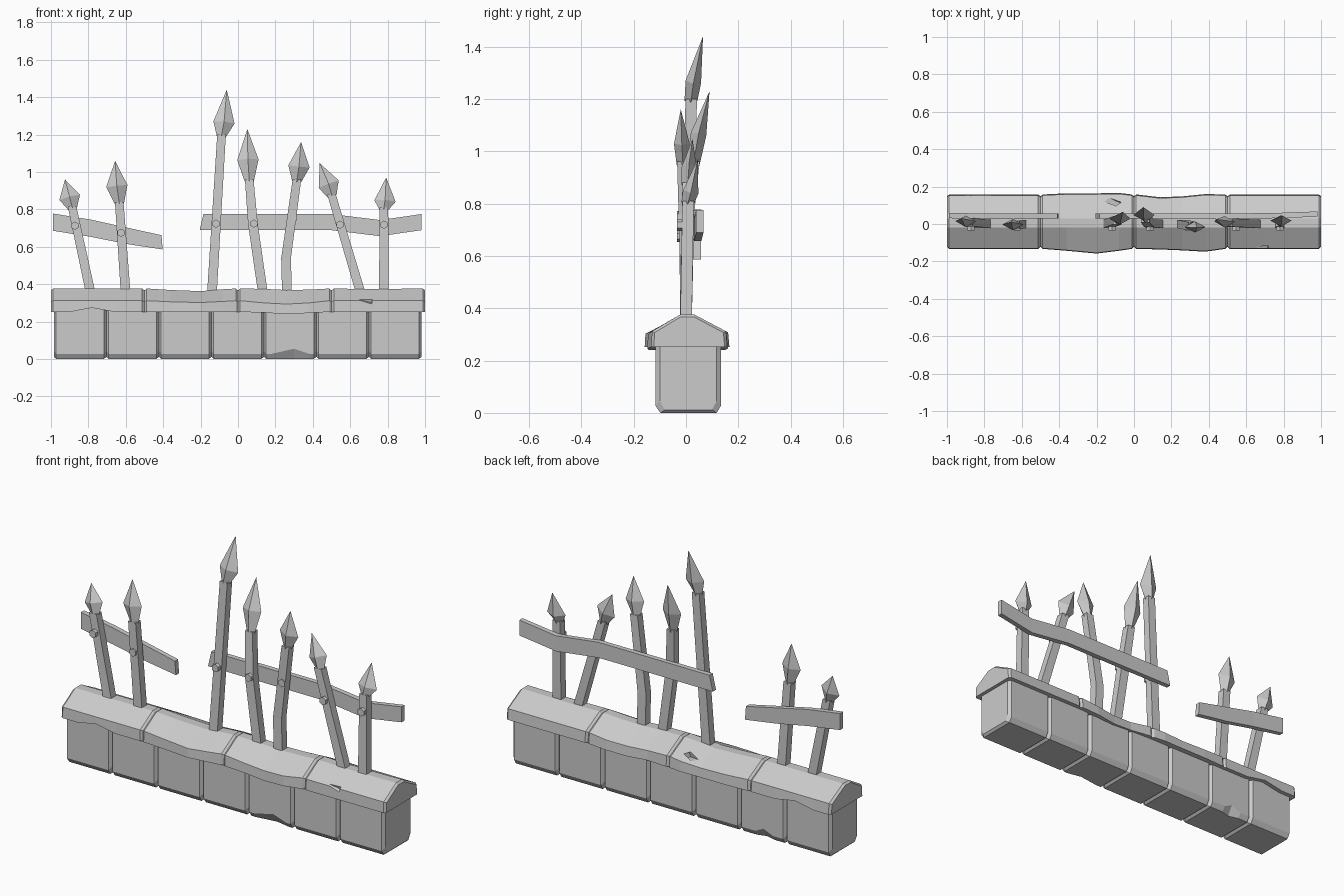
import bpy, bmesh
from math import radians, pi
from mathutils import Vector, Matrix

if "Cube" in bpy.data.objects:
    bpy.data.objects.remove(bpy.data.objects["Cube"])


def loft(name, rings, tip=None):
    """Skin equal-sized rings of points; close the ends or finish in a tip."""
    bm = bmesh.new()
    vs = [[bm.verts.new(p) for p in r] for r in rings]
    n = len(vs[0])
    for a, b in zip(vs, vs[1:]):
        for i in range(n):
            bm.faces.new((a[i], a[(i + 1) % n], b[(i + 1) % n], b[i]))
    bm.faces.new(vs[0])
    if tip is None:
        bm.faces.new(vs[-1])
    else:
        t = bm.verts.new(tip)
        for i in range(n):
            bm.faces.new((vs[-1][i], vs[-1][(i + 1) % n], t))
    bmesh.ops.recalc_face_normals(bm, faces=bm.faces)
    me = bpy.data.meshes.new(name)
    bm.to_mesh(me)
    bm.free()
    ob = bpy.data.objects.new(name, me)
    bpy.context.collection.objects.link(ob)
    return ob


def chip(target, loc, size, rot):
    """Knock a sliver out of a part with a hidden box cutter."""
    bpy.ops.mesh.primitive_cube_add(size=1, location=loc, rotation=[radians(a) for a in rot])
    c = bpy.context.object
    c.name = "chip_cutter"
    c.scale = size
    c.hide_render = True
    c.display_type = 'WIRE'
    m = target.modifiers.new("chip", 'BOOLEAN')
    m.operation = 'DIFFERENCE'
    m.object = c
    m.solver = 'EXACT'


# Wall base: seven blocks with chamfered joints, worn lower edges
def base_ring(x, inset=0.0, front=0.0, back=0.0):
    i = inset
    return [Vector((x, y, z)) for y, z in (
        (-.117 + i, .28), (-.117 + i, .028 + i + front), (-.098 + i + front * .6, i * .7),
        (.117 - i - back * .6, i * .7), (.134 - i, .028 + i + back), (.134 - i, .28))]


X0, X1, N = -.985, .98, 7
step = (X1 - X0) / N
rings = []
for k in range(N):
    a, b = X0 + k * step, X0 + (k + 1) * step
    rings += [base_ring(a, .017), base_ring(a + .013)]
    if k == 1:
        rings += [base_ring(-.63), base_ring(-.57, back=.025), base_ring(-.52)]
    if k == 4:
        rings += [base_ring(.18), base_ring(.30, front=.027), base_ring(.38)]
    rings.append(base_ring(b - .013))
rings.append(base_ring(X1, .017))
loft("wall_base", rings)


# Coping: four sloped stones, lofted through slightly uneven stations
# station: x, front bulge, back bulge, ridge dz, eave dz, bottom dz
def cap_ring(x, f=0, b=0, t=0, e=0, d=0, inset=0):
    i = inset
    return [Vector((x, y, z)) for y, z in (
        (-.133 - f + i, .252 + d), (-.130 - f + i, .312 + e - i * .5), (-.02, .377 + t - i),
        (.03, .377 + t - i), (.153 + b - i, .312 + e - i * .5), (.158 + b - i, .252 + d))]


stones = [
    [(-.90, 0, 0, 0, 0, 0), (-.78, 0, 0, 0, 0, .022), (-.66, 0, 0, 0, 0, 0)],
    [(-.36, .01, .006, -.008, -.006, 0), (-.20, .025, .006, -.014, -.01, 0),
     (-.08, .01, .008, -.004, -.004, 0)],
    [(.14, .003, -.015, -.002, -.012, -.004), (.26, .008, -.01, -.008, -.018, -.012),
     (.38, .015, .002, -.006, -.012, -.006)],
    [(.70, 0, 0, -.003, 0, 0)],
]
rings = []
for k, mids in enumerate(stones):
    a = -1 + k * .5
    rings += [cap_ring(a, inset=.01), cap_ring(a + .012)]
    rings += [cap_ring(*s) for s in mids]
    rings.append(cap_ring(a + .488))
rings.append(cap_ring(1, inset=.01))
cap = loft("coping_stones", rings)
chip(cap, (.67, -.137, .322), (.10, .03, .03), (20, 14, 8))
chip(cap, (-.15, .135, .335), (.16, .03, .03), (-10, 12, -25))


# Iron pickets: square bars with a diamond spearhead, each bent its own way
def picket(name, bar, wide, tip, half=.057):
    pts = [Vector(p) for p in bar]
    rings = []
    for i, p in enumerate(pts):
        w = .026 if i < len(pts) - 1 else .023
        rings.append([p + Vector((sx * w, sy * .022, 0))
                      for sx, sy in ((-1, -1), (1, -1), (1, 1), (-1, 1))])
    loft(name + "_bar", rings)
    # head: square neck, diamond shoulder, pointed tip, along the lean direction
    w, t, neck = Vector(wide), Vector(tip), pts[-1]
    axis = (t - neck).normalized()
    side = Vector((0, 1, 0)).cross(axis).normalized()
    deep = axis.cross(side)

    def diamond(c, a, b):
        return [c - side * a, c - deep * b, c + side * a, c + deep * b]
    loft(name + "_spearhead", [diamond(neck - axis * .012, .024, .024),
                               diamond(w, half, .030)], t)


pickets = [
    ([(-.785, 0, .34), (-.887, .01, .815)], (-.90, .015, .865), (-.925, .03, .96)),
    ([(-.60, 0, .34), (-.635, -.005, .84)], (-.648, -.003, .925), (-.657, .01, 1.06)),
    ([(-.14, 0, .34), (-.088, .02, 1.20)], (-.075, .028, 1.265), (-.06, .065, 1.44)),
    ([(.135, 0, .34), (.08, .005, .72), (.06, .03, .96)], (.053, .048, 1.065), (.05, .09, 1.23)),
    ([(.262, 0, .34), (.257, 0, .54), (.315, -.012, .96)], (.326, -.016, 1.03), (.337, -.02, 1.16)),
    ([(.66, 0, .34), (.50, .008, .88)], (.485, .012, .935), (.437, .025, 1.047)),
    ([(.78, 0, .34), (.78, .008, .81)], (.786, .018, .845), (.792, .045, .97)),
]
for k, (bar, wide, tip) in enumerate(pickets):
    picket(f"picket_{k + 1}", bar, wide, tip)


# Broken flat rails behind the pickets: stations of x, y, z, half height
def rail(name, stations):
    loft(name, [[Vector((x + s * lean, y + d, z + s * h))
                 for d, s in ((-.014, -1), (.014, -1), (.014, 1), (-.014, 1))]
                for x, y, z, h, lean in stations])


rail("left_rail", [(-.99, .045, .732, .046, 0), (-.79, .042, .70, .046, 0),
                   (-.60, .042, .66, .044, 0), (-.406, .043, .624, .038, -.003)])
rail("right_rail", [(-.195, .043, .732, .043, .01), (.08, .042, .732, .043, 0),
                    (.50, .042, .732, .043, 0), (.76, .045, .70, .043, 0),
                    (.98, .053, .732, .043, 0)])

# Hexagonal bolt heads on the picket fronts
for k, (x, z) in enumerate([(-.872, .713), (-.626, .675), (-.118, .724), (.085, .724),
                            (.293, .75), (.545, .718), (.78, .718)]):
    bpy.ops.mesh.primitive_cylinder_add(vertices=6, radius=.022, depth=.035,
                                        location=(x, -.017, z), rotation=(pi / 2, 0, 0))
    bpy.context.object.name = f"bolt_{k + 1}"
